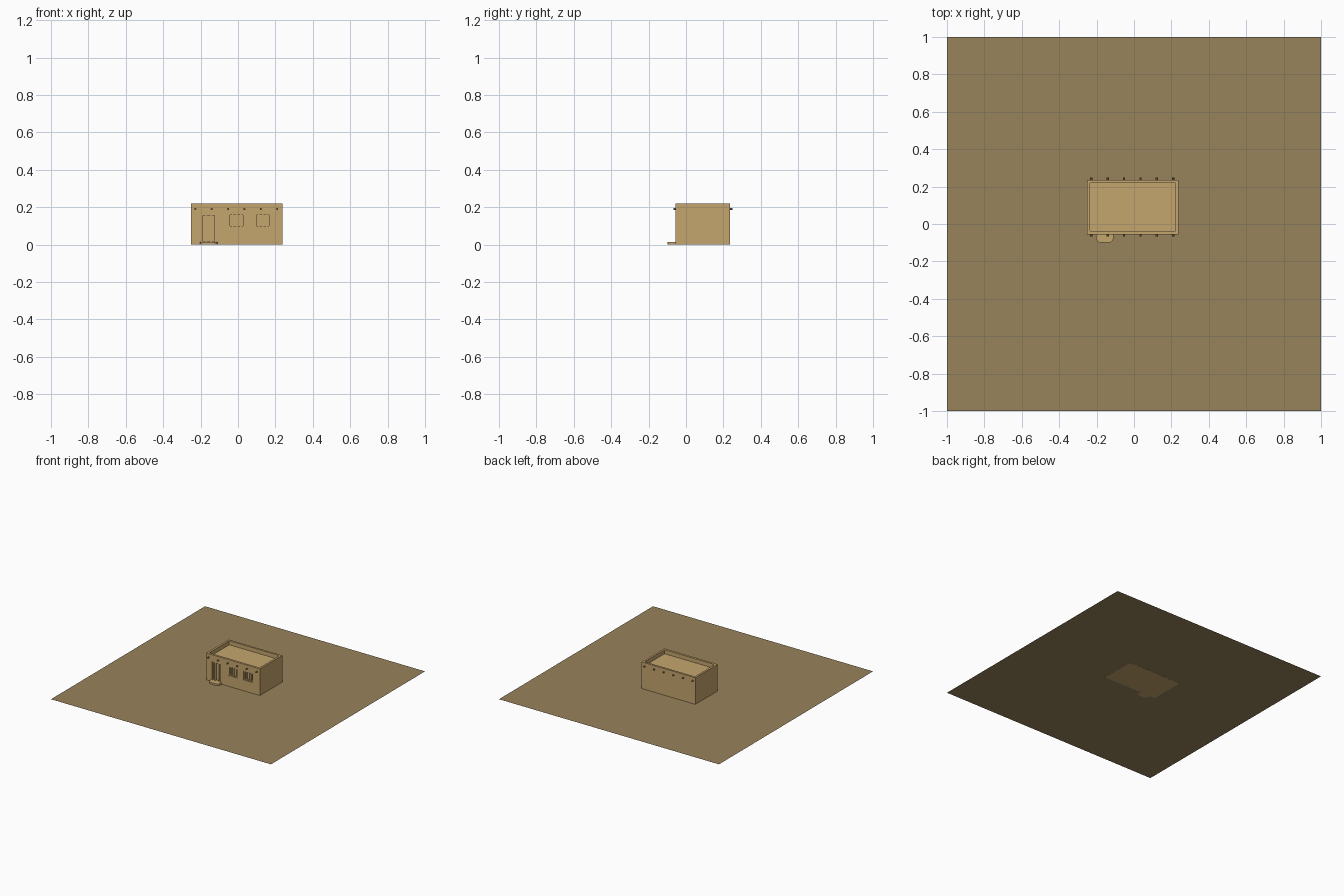
import bpy, bmesh
from mathutils import Matrix, Vector

if "Cube" in bpy.data.objects:
    bpy.data.objects.remove(bpy.data.objects["Cube"])


def material(name, rgb):
    m = bpy.data.materials.new(name)
    m.diffuse_color = (*rgb, 1)
    m.use_nodes = True
    m.node_tree.nodes["Principled BSDF"].inputs["Base Color"].default_value = m.diffuse_color
    return m


ADOBE = material("adobe tan", (0.56, 0.38, 0.158))
EARTH = material("dry earth", (0.315, 0.23, 0.105))
WOOD = material("weathered wood", (0.30, 0.19, 0.08))


def finish(bm, name, mat):
    bmesh.ops.recalc_face_normals(bm, faces=bm.faces)
    me = bpy.data.meshes.new(name)
    bm.to_mesh(me)
    bm.free()
    me.materials.append(mat)
    ob = bpy.data.objects.new(name, me)
    bpy.context.scene.collection.objects.link(ob)
    return ob


def add_box(bm, x, y, z):
    size = Vector((x[1] - x[0], y[1] - y[0], z[1] - z[0]))
    mid = Vector((sum(x) / 2, sum(y) / 2, sum(z) / 2))
    mat = Matrix.Translation(mid) @ Matrix.Diagonal((*size, 1))
    bmesh.ops.create_cube(bm, size=1, matrix=mat)


def box(name, x, y, z, mat):
    bm = bmesh.new()
    add_box(bm, x, y, z)
    return finish(bm, name, mat)


# Flat yard, a hair above the house base
bm = bmesh.new()
bmesh.ops.create_grid(bm, x_segments=1, y_segments=1, size=1,
                      matrix=Matrix.Translation((0, 0, 0.0008)))
finish(bm, "yard", EARTH)

# House block, hollowed at the roof to leave a parapet
X, Y, H = (-0.25, 0.237), (-0.055, 0.236), 0.22
house = box("house_walls", X, Y, (0, H), ADOBE)
DOOR = ((-0.197, -0.117), (0.016, 0.165))
WINDOWS = [((-0.05, 0.035), (0.09, 0.165)), ((0.09, 0.175), (0.09, 0.165))]
DEPTH = 0.02
bm = bmesh.new()
add_box(bm, (X[0] + 0.016, X[1] - 0.016), (Y[0] + 0.018, Y[1] - 0.016), (0.187, 0.3))
for xs, zs in [DOOR] + WINDOWS:
    add_box(bm, xs, (Y[0] - 0.05, Y[0] + DEPTH - 0.004), zs)
cutter = finish(bm, "opening_cutter", ADOBE)
cutter.hide_render = True
cutter.hide_viewport = True
mod = house.modifiers.new("openings", "BOOLEAN")
mod.operation = "DIFFERENCE"
mod.solver = "EXACT"
mod.object = cutter


# Frames with upright bars, set back inside each opening
def frame(name, xs, zs, bars, border, rail):
    bm = bmesh.new()
    y = (Y[0] + 0.005, Y[0] + DEPTH)
    add_box(bm, (xs[0], xs[0] + border), y, zs)
    add_box(bm, (xs[1] - border, xs[1]), y, zs)
    add_box(bm, xs, y, (zs[1] - border, zs[1]))
    if rail:
        add_box(bm, xs, y, (zs[0], zs[0] + border))
    for i in range(1, bars + 1):
        c = xs[0] + (xs[1] - xs[0]) * i / (bars + 1)
        add_box(bm, (c - 0.004, c + 0.004), (Y[0] + 0.008, Y[0] + DEPTH), zs)
    finish(bm, name, ADOBE)


frame("door_frame", *DOOR, 2, 0.009, False)
for n, (xs, zs) in enumerate(WINDOWS):
    frame(f"window_frame_{n + 1}", xs, zs, 3, 0.008, True)

# Doorstep with rounded front corners
bm = bmesh.new()
add_box(bm, (-0.203, -0.11), (-0.099, -0.05), (0, 0.015))
corners = [e for e in bm.edges
           if all(v.co.y < -0.09 for v in e.verts)
           and abs(e.verts[0].co.z - e.verts[1].co.z) > 0.01]
bmesh.ops.bevel(bm, geom=corners, offset=0.025, segments=5, profile=0.5,
                affect="EDGES")
finish(bm, "doorstep", ADOBE)

# Roof beam ends poking out of front and back walls
bm = bmesh.new()
for i in range(6):
    x = -0.228 + i * 0.0875
    for y in (Y[0] - 0.003, Y[1] + 0.003):
        bmesh.ops.create_cone(
            bm, cap_ends=True, segments=8, radius1=0.006, radius2=0.006, depth=0.02,
            matrix=Matrix.Translation((x, y, 0.19)) @ Matrix.Rotation(1.570796, 4, "X"))
finish(bm, "roof_beam_ends", WOOD)
